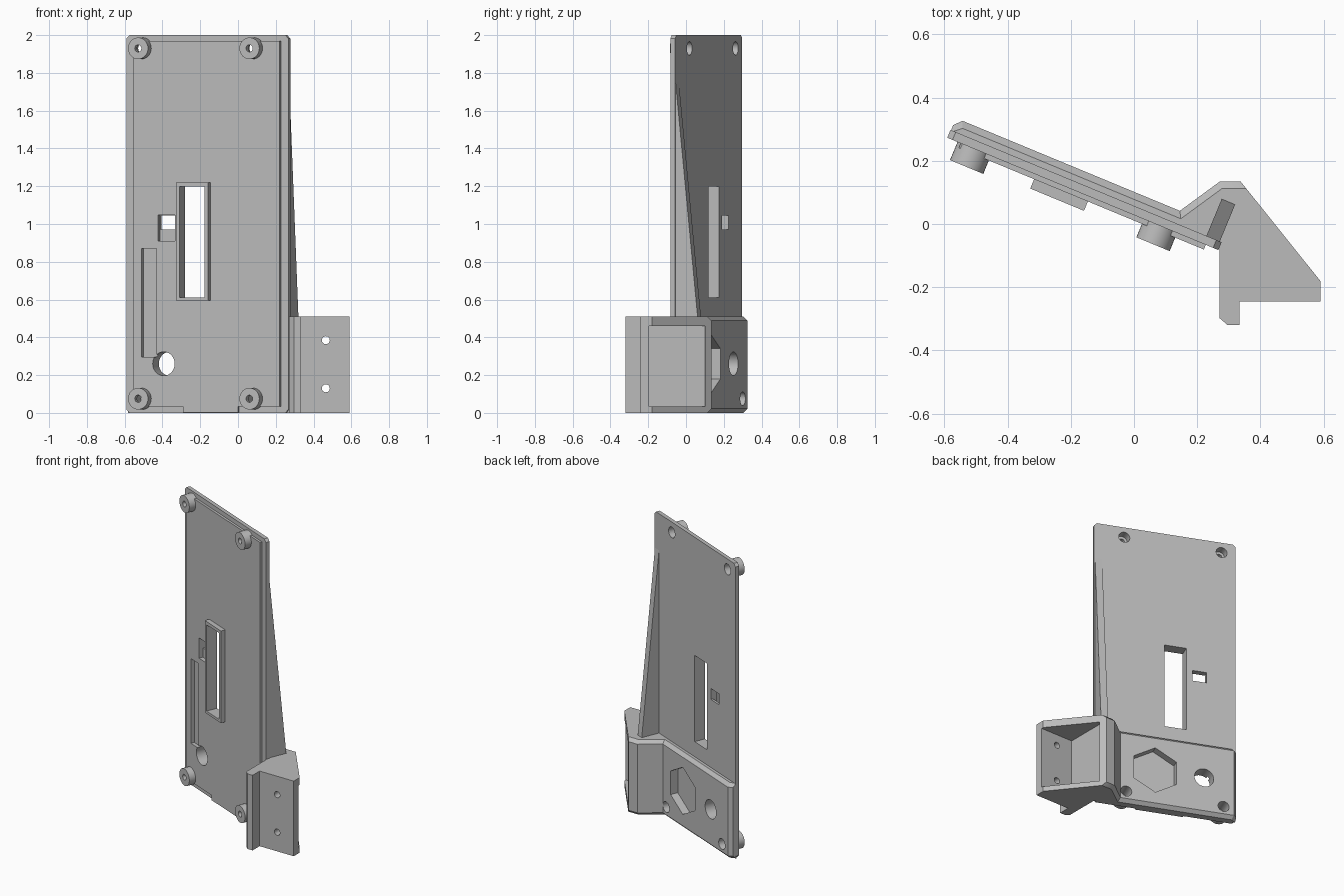
import bpy, bmesh, math
from mathutils import Vector

cube = bpy.data.objects.get("Cube")
if cube:
    bpy.data.objects.remove(cube, do_unlink=True)

ANG = math.radians(22.5)
C, S = math.cos(ANG), math.sin(ANG)
U = Vector((C, -S, 0))      # along the panel width
V = Vector((S, C, 0))       # from panel front to back

grey = bpy.data.materials.new("mid_grey")
grey.use_nodes = True
colour = (0.5, 0.5, 0.5, 1)
grey.diffuse_color = colour
grey.node_tree.nodes["Principled BSDF"].inputs["Base Color"].default_value = colour


def at(u, v, z=0.0):
    return U * u + V * v + Vector((0, 0, z))


def extrude(name, pts, vec):
    """Solid from a flat outline swept along a vector."""
    bm = bmesh.new()
    face = bm.faces.new([bm.verts.new(p) for p in pts])
    new = bmesh.ops.extrude_face_region(bm, geom=[face])["geom"]
    bmesh.ops.translate(bm, vec=vec, verts=[g for g in new if isinstance(g, bmesh.types.BMVert)])
    bmesh.ops.recalc_face_normals(bm, faces=bm.faces)
    mesh = bpy.data.meshes.new(name)
    bm.to_mesh(mesh)
    bm.free()
    mesh.materials.append(grey)
    ob = bpy.data.objects.new(name, mesh)
    bpy.context.collection.objects.link(ob)
    return ob


def slab(name, outline, v0, v1):
    """Outline in (u, z), thickness from v0 to v1."""
    return extrude(name, [at(u, v0, z) for u, z in outline], V * (v1 - v0))


def rect(u0, u1, z0, z1, c=0.0):
    if not c:
        return [(u0, z0), (u1, z0), (u1, z1), (u0, z1)]
    return [(u0 + c, z0), (u1 - c, z0), (u1, z0 + c), (u1, z1 - c),
            (u1 - c, z1), (u0 + c, z1), (u0, z1 - c), (u0, z0 + c)]


def ring(u, z, r, n=32, start=0.0):
    return [(u + r * math.cos(start + math.tau * i / n),
             z + r * math.sin(start + math.tau * i / n)) for i in range(n)]


# Back plate with the raised front panel and its bottom tab
bodies = [
    slab("back_plate", rect(-0.65, 0.278, 0, 2, 0.018), 0.026, 0.053),
    slab("front_panel", [(-0.604, 0.035), (-0.318, 0.035), (-0.318, 0.002), (-0.004, 0.002),
                         (-0.004, 0.035), (0.235, 0.035), (0.235, 1.97), (-0.604, 1.97)], 0.010, 0.040),
    slab("slot_frame", rect(-0.346, -0.162, 0.595, 1.22), -0.022, 0.030),
]

# Screw bosses at the four corners
MOUNTS = [(u, z) for u in (-0.558, 0.08) for z in (0.075, 1.93)]
for i, (u, z) in enumerate(MOUNTS):
    bodies.append(slab(f"screw_boss_{i + 1}", ring(u, z, 0.057), -0.036, 0.030))

# Thick lower block running into the side bracket
H = 0.51
plan = [at(-0.648, 0.045), at(-0.648, 0.07), at(-0.626, 0.094), at(0.118, 0.094)]
plan += [Vector((x, y, 0)) for x, y in (
    (0.271, 0.134), (0.3375, 0.134), (0.59, -0.181), (0.59, -0.2445), (0.334, -0.2445),
    (0.334, -0.32), (0.2965, -0.32), (0.271, -0.298), (0.271, -0.07))]
block = extrude("lower_block_and_bracket", plan, Vector((0, 0, H)))
bm = bmesh.new()
bm.from_mesh(block.data)
edges = []
for e in bm.edges:
    a, b = (v.co for v in e.verts)
    mid = (a + b) / 2
    if abs(a.z - b.z) < 1e-4 and mid.dot(V) > 0.075 and mid.x < 0.32:
        edges.append(e)
bmesh.ops.bevel(bm, geom=edges, offset=0.022, segments=1, affect='EDGES')
bm.to_mesh(block.data)
bm.free()
bodies.append(block)

# Tapered stiffening fin behind the plate edge
extrude("tapered_fin", [at(0.226, 0.045, 0.47), at(0.226, 0.181, 0.47),
                        at(0.226, 0.179, 0.51), at(0.226, 0.050, 1.78), at(0.226, 0.045, 1.78)],
        U * 0.046)

# Cutters: slot, window, recesses, cable hole and hexagonal pocket
cutters = [
    slab("cut_slot", rect(-0.326, -0.182, 0.612, 1.198), -0.1, 0.11),
    slab("cut_window", rect(-0.460, -0.368, 0.972, 1.046), -0.1, 0.11),
    slab("cut_window_pocket", rect(-0.462, -0.366, 0.91, 1.048), -0.1, 0.038),
    slab("cut_long_recess", rect(-0.556, -0.47, 0.295, 0.87), -0.1, 0.035),
    slab("cut_round_hole", ring(-0.43, 0.26, 0.063, 40), -0.1, 0.11),
    slab("cut_hexagon", ring(-0.11, 0.26, 0.16, 6, math.pi / 6), 0.042, 0.12),
]
for u, z in MOUNTS:
    cutters.append(slab("cut_screw", ring(u, z, 0.019, 24), -0.1, 0.11))
    cutters.append(slab("cut_counterbore", ring(u, z, 0.036, 32), -0.004, 0.12))

# Cutters: triangular bracket pocket and its two screw holes
cutters.append(extrude("cut_bracket_pocket",
                       [Vector(p) for p in ((0.345, -0.195, 0.035), (0.7, -0.195, 0.035),
                                            (0.7, 0.1, 0.035), (0.345, 0.1, 0.035))],
                       Vector((0, 0, 0.425))))
for z in (0.13, 0.385):
    cutters.append(extrude("cut_bracket_screw",
                           [Vector((x, -0.4, h)) for x, h in ring(0.465, z, 0.021, 24)],
                           Vector((0, 0.3, 0))))


def bounds(ob):
    cos = [v.co for v in ob.data.vertices]
    return [(min(c[k] for c in cos), max(c[k] for c in cos)) for k in range(3)]


# Cut every body by the cutters that reach it, then bake and remove the cutters
for ob in bodies:
    for cut in cutters:
        if all(a[0] < b[1] and b[0] < a[1] for a, b in zip(bounds(ob), bounds(cut))):
            m = ob.modifiers.new(cut.name, 'BOOLEAN')
            m.operation, m.solver, m.object = 'DIFFERENCE', 'EXACT', cut
bpy.context.view_layer.update()
deps = bpy.context.evaluated_depsgraph_get()
baked = [bpy.data.meshes.new_from_object(ob.evaluated_get(deps)) for ob in bodies]
for ob, mesh in zip(bodies, baked):
    ob.modifiers.clear()
    ob.data = mesh
for cut in cutters:
    bpy.data.objects.remove(cut, do_unlink=True)

# Smooth the round parts while keeping edges sharp
bpy.ops.object.select_all(action='DESELECT')
for ob in bodies:
    ob.select_set(True)
bpy.context.view_layer.objects.active = bodies[0]
bpy.ops.object.shade_smooth_by_angle(angle=math.radians(30))
